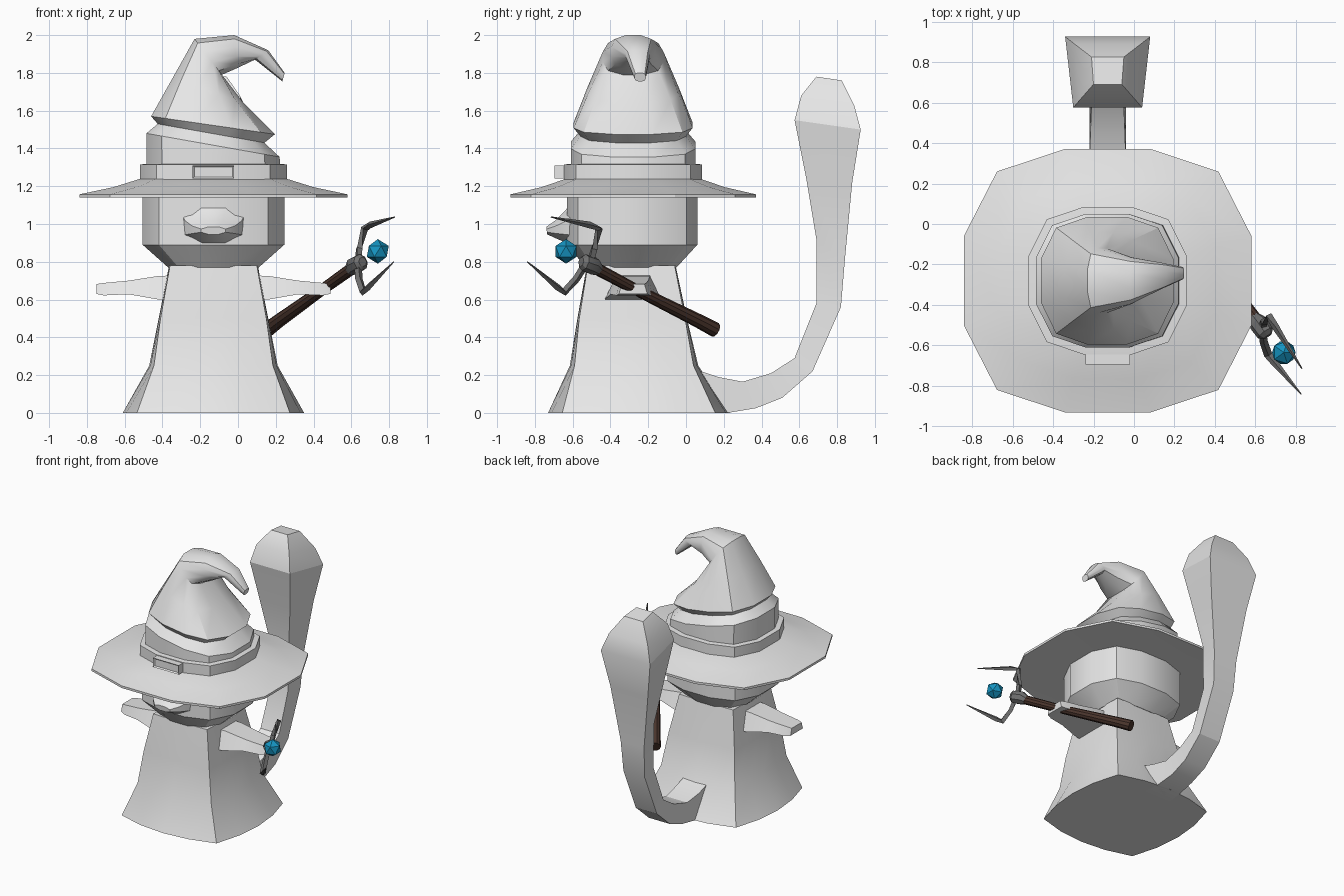
import bpy, bmesh, math
from mathutils import Vector

if "Cube" in bpy.data.objects:
    bpy.data.objects.remove(bpy.data.objects["Cube"])

CX, CY = -0.13, -0.28
UNIT12 = [(-1, .34), (-1, -.34), (-.77, -.83), (-.3, -1), (.3, -1), (.77, -.83),
          (1, -.34), (1, .34), (.77, .83), (.3, 1), (-.3, 1), (-.77, .83)]


def material(name, rgb):
    m = bpy.data.materials.new(name)
    m.diffuse_color = (*rgb, 1)
    m.use_nodes = True
    m.node_tree.nodes["Principled BSDF"].inputs["Base Color"].default_value = m.diffuse_color
    return m


GREY = material("pale grey", (.8, .8, .8))
WOOD = material("dark wood", (.07, .036, .026))
METAL = material("dark metal", (.16, .16, .16))
BLUE = material("crystal blue", (.008, .3, .54))


def finish(name, bm, mat, angle=30):
    bmesh.ops.recalc_face_normals(bm, faces=bm.faces)
    me = bpy.data.meshes.new(name)
    bm.to_mesh(me)
    bm.free()
    ob = bpy.data.objects.new(name, me)
    bpy.context.collection.objects.link(ob)
    me.materials.append(mat)
    if angle:
        bpy.ops.object.select_all(action='DESELECT')
        ob.select_set(True)
        bpy.context.view_layer.objects.active = ob
        bpy.ops.object.shade_smooth_by_angle(angle=math.radians(angle))
    return ob


def loft(name, rings, mat, angle=30):
    """Skin closed rings of equal length and cap both ends."""
    bm = bmesh.new()
    rows = [[bm.verts.new(p) for p in r] for r in rings]
    n = len(rows[0])
    for a, b in zip(rows, rows[1:]):
        for i in range(n):
            bm.faces.new((a[i], a[(i + 1) % n], b[(i + 1) % n], b[i]))
    bm.faces.new(rows[0])
    bm.faces.new(rows[-1])
    return finish(name, bm, mat, angle)


def flat_ring(z, rx, ry, cy=CY):
    return [(CX + rx * u, cy + ry * v, z) for u, v in UNIT12]


def tilted_ring(lx, lz, rx, rz, ry, cy=CY):
    return [(lx + (rx - lx) * (u + 1) / 2, cy + ry * v, lz + (rz - lz) * (u + 1) / 2)
            for u, v in UNIT12]


def tube(name, points, radii, sides, mat):
    pts = [Vector(p) for p in points]
    rings = []
    for i, (p, r) in enumerate(zip(pts, radii)):
        d = (pts[min(i + 1, len(pts) - 1)] - pts[max(i - 1, 0)]).normalized()
        s = d.cross(Vector((0, 0, 1))).normalized()
        t = s.cross(d)
        rings.append([p + r * (s * math.cos(k * math.tau / sides) + t * math.sin(k * math.tau / sides))
                      for k in range(sides)])
    return loft(name, rings, mat, 30)


# Robe: square section whose sides bulge out at the hem
def robe_ring(z, c, bulge, cy):
    pts = []
    for k in range(4):
        a = k * math.pi / 2
        for j in range(4):
            t = -1 + j / 2
            x, y = c + bulge * (1 - t * t), c * t
            pts.append((CX + x * math.cos(a) - y * math.sin(a),
                        cy + x * math.sin(a) + y * math.cos(a), z))
    return pts


loft("robe", [robe_ring(0, .405, .075, -.25), robe_ring(.25, .315, .025, -.275),
              robe_ring(.5, .28, .01, -.285), robe_ring(.78, .23, .005, -.29)], GREY)

# Head and muzzle
loft("head", [flat_ring(.77, .24, .24, -.29), flat_ring(.89, .375, .345, -.285),
              flat_ring(1.17, .375, .345, -.285)], GREY)
muzzle = []
for half, low, high, y_low, y_high in [(.17, .88, 1.13, -.58, -.60), (.15, .89, 1.07, -.61, -.64),
                                       (.115, .92, 1.02, -.68, -.69), (.065, .945, .985, -.735, -.74)]:
    ring = []
    for k in range(8):
        a = (k + .5) * math.tau / 8
        s = max(-1, min(1, math.sin(a) * 1.08))
        t = (s + 1) / 2
        ring.append((CX + half * math.cos(a) * 1.08, y_low + (y_high - y_low) * t, low + (high - low) * t))
    muzzle.append(ring)
loft("muzzle", muzzle, GREY, 40)

# Arms, mirrored about the body centre
for side, label in ((-1, "left"), (1, "right")):
    rings = []
    for dx, wide, top_w, low, high in [(.12, .13, .09, .60, .73), (.29, .15, .09, .60, .725),
                                       (.45, .12, .08, .628, .70), (.58, .09, .07, .622, .688),
                                       (.62, .075, .06, .63, .682)]:
        x = CX + side * dx
        rings.append([(x, CY - wide, low), (x, CY + wide, low), (x, CY + top_w, high), (x, CY - top_w, high)])
    loft(label + "_arm", rings, GREY)

# Tail: outer y, z, inner y, z, outer and inner half widths
TAIL = [(.10, 0, .02, .24, .11, .10), (.22, 0, .17, .19, .10, .10), (.37, .025, .30, .165, .09, .09),
        (.51, .08, .45, .21, .09, .085), (.67, .22, .575, .29, .09, .08), (.82, .56, .69, .58, .09, .075),
        (.84, .80, .69, .92, .10, .08), (.88, 1.22, .635, 1.25, .16, .13), (.925, 1.50, .575, 1.55, .21, .17),
        (.89, 1.63, .61, 1.68, .165, .14), (.825, 1.76, .69, 1.78, .08, .07)]
loft("tail", [[(CX - ho, oy, oz), (CX + ho, oy, oz), (CX + hi, iy, iz), (CX - hi, iy, iz)]
              for oy, oz, iy, iz, ho, hi in TAIL], GREY, 25)

# Hat: brim, band, buckle and folded crown
loft("hat_brim", [flat_ring(1.15, .36, .33), flat_ring(1.14, .71, .65), flat_ring(1.157, .71, .65),
                  flat_ring(1.195, .53, .485), flat_ring(1.245, .37, .34)], GREY, 20)
loft("hat_band", [flat_ring(1.235, .39, .365), flat_ring(1.315, .39, .365),
                  flat_ring(1.32, .34, .32)], GREY)
bm = bmesh.new()
bmesh.ops.create_cube(bm, size=1)
for v in bm.verts:
    v.co = (CX + v.co.x * .22, -.655 + v.co.y * .08, 1.275 + v.co.z * .07)
bm.normal_update()
front = [f for f in bm.faces if f.normal.y < -.9]
bmesh.ops.inset_region(bm, faces=front, thickness=.012, depth=-.01)
finish("hat_buckle", bm, GREY, 0)
CROWN = [(-.485, 1.30, .225, 1.30, .33), (-.485, 1.48, .22, 1.355, .33), (-.425, 1.53, .14, 1.43, .28),
         (-.46, 1.57, .195, 1.475, .315), (-.345, 1.775, .03, 1.64, .24), (-.23, 1.98, -.085, 1.79, .16),
         (-.02, 2.0, -.005, 1.825, .115), (.16, 1.92, .09, 1.87, .065), (.247, 1.80, .235, 1.755, .03)]
loft("hat_crown", [tilted_ring(*r, cy=CY + max(0, r[0]) * .15) for r in CROWN], GREY, 35)

# Staff held by the right arm
tube("staff_shaft", [(.155, .155, .44), (.22, .06, .49), (.45, -.27, .655), (.625, -.505, .78)],
     [.04, .037, .03, .033], 10, WOOD)
tube("staff_collar", [(.595, -.465, .757), (.615, -.49, .778), (.65, -.54, .797), (.66, -.555, .80)],
     [.034, .048, .045, .025], 8, METAL)
tube("upper_prong", [(.635, -.51, .79), (.642, -.485, .87), (.67, -.46, .975), (.70, -.51, .995), (.83, -.715, 1.037)],
     [.02, .02, .021, .018, .003], 4, METAL)
tube("lower_prong", [(.635, -.53, .79), (.64, -.58, .71), (.662, -.645, .64), (.69, -.68, .665), (.825, -.84, .80)],
     [.02, .02, .021, .018, .003], 4, METAL)

# Floating crystal
bm = bmesh.new()
bmesh.ops.create_icosphere(bm, subdivisions=1, radius=.065)
bmesh.ops.translate(bm, verts=bm.verts, vec=(.74, -.635, .855))
finish("crystal", bm, BLUE, 0)
